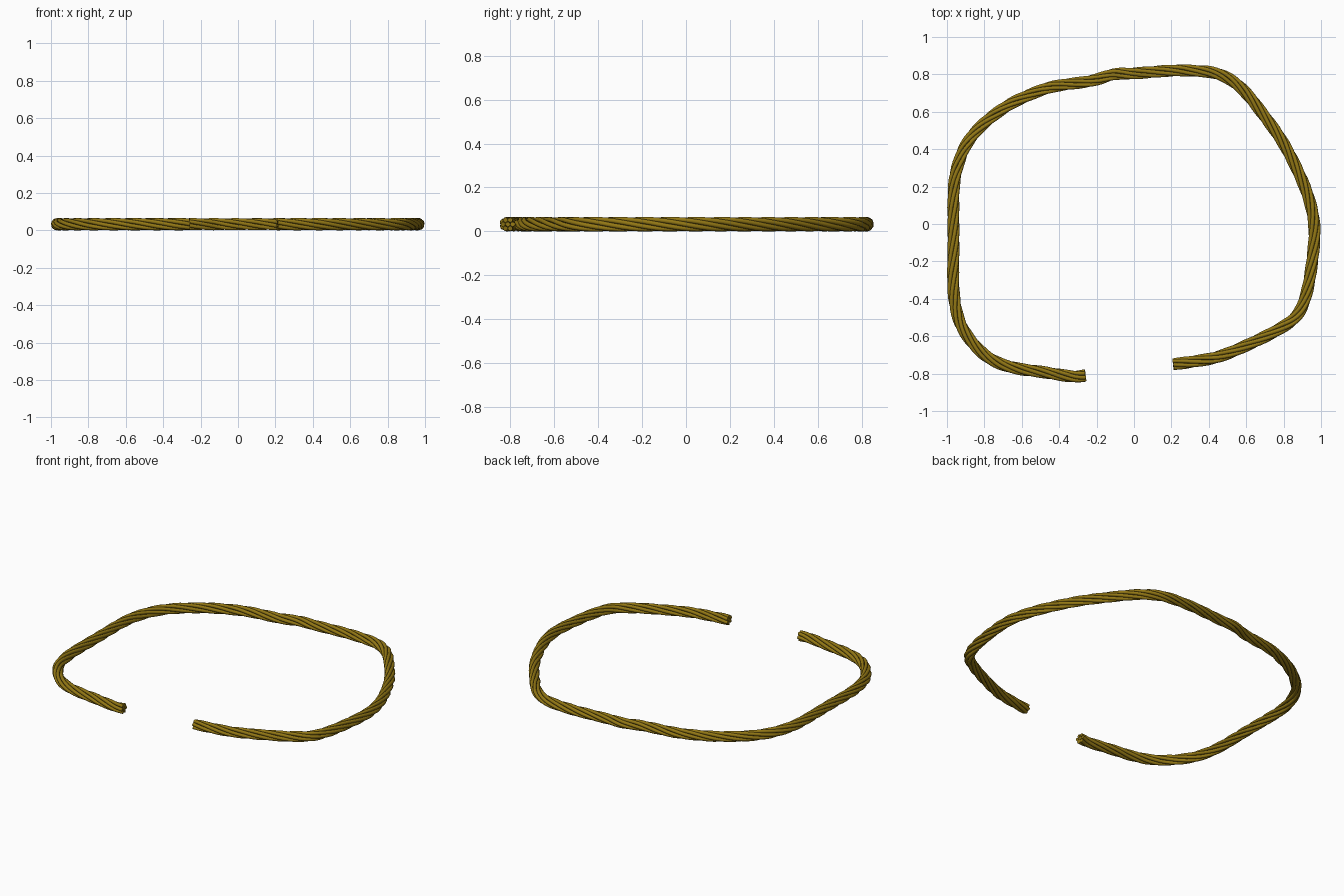
import bpy
import math
from mathutils import Vector

cube = bpy.data.objects.get("Cube")
if cube:
    bpy.data.objects.remove(cube, do_unlink=True)

STRAND_RADIUS = 0.011
OUTER_STRANDS = 6
LAY_LENGTH = 0.7      # rope length for one full turn of a strand
STEPS = 5             # samples between neighbouring path points
HEIGHT = 0.033

# Centre line of the rope, laid flat on the ground
PATH = [(-.26, -.81), (-.33, -.815), (-.5, -.79), (-.61, -.775), (-.72, -.745),
        (-.81, -.69), (-.89, -.6), (-.94, -.5), (-.965, -.35), (-.965, -.1),
        (-.963, .2), (-.93, .35), (-.88, .45), (-.8, .54), (-.68, .63),
        (-.56, .69), (-.43, .735), (-.23, .765), (-.11, .8), (0, .805),
        (.2, .82), (.3, .82), (.42, .81), (.51, .775), (.59, .71),
        (.68, .6), (.8, .43), (.9, .23), (.95, .08), (.965, -.05),
        (.95, -.22), (.92, -.38), (.87, -.49), (.77, -.565), (.6, -.65),
        (.45, -.71), (.32, -.735), (.21, -.75)]


def make_material(name, color):
    material = bpy.data.materials.new(name)
    material.diffuse_color = color
    material.use_nodes = True
    shader = material.node_tree.nodes["Principled BSDF"]
    shader.inputs["Base Color"].default_value = color
    shader.inputs["Roughness"].default_value = 0.8
    return material


def smooth_path(points):
    """Pass a Catmull-Rom curve through the points."""
    points = [Vector((x, y, HEIGHT)) for x, y in points]
    ends = [2 * points[0] - points[1]] + points + [2 * points[-1] - points[-2]]
    result = []
    for a, b, c, d in zip(ends, ends[1:], ends[2:], ends[3:]):
        for step in range(STEPS):
            t = step / STEPS
            result.append(b + 0.5 * t * (c - a + t * (2 * a - 5 * b + 4 * c - d
                                         + t * (3 * (b - c) + d - a))))
    return result + [points[-1]]


def strand_points(line, phase, offset):
    """Wind a strand around the centre line."""
    result, travelled = [], 0.0
    for i, point in enumerate(line):
        before, after = line[max(i - 1, 0)], line[min(i + 1, len(line) - 1)]
        if i:
            travelled += (point - before).length
        tangent = (after - before).normalized()
        up = Vector((0, 0, 1))
        side = up.cross(tangent)
        angle = phase + math.tau * travelled / LAY_LENGTH
        result.append(point + offset * (side * math.cos(angle) + up * math.sin(angle)))
    return result


def make_strand(name, points, material):
    curve = bpy.data.curves.new(name, "CURVE")
    curve.dimensions = "3D"
    curve.bevel_depth = STRAND_RADIUS
    curve.bevel_resolution = 2
    curve.use_fill_caps = True
    spline = curve.splines.new("POLY")
    spline.points.add(len(points) - 1)
    for target, point in zip(spline.points, points):
        target.co = (*point, 1)
    curve.materials.append(material)
    strand = bpy.data.objects.new(name, curve)
    bpy.context.collection.objects.link(strand)
    bpy.ops.object.select_all(action="DESELECT")
    strand.select_set(True)
    bpy.context.view_layer.objects.active = strand
    bpy.ops.object.convert(target="MESH")
    bpy.ops.object.shade_smooth_by_angle(angle=math.radians(50))


fibre = make_material("golden olive fibre", (0.29, 0.185, 0.007, 1))
center_line = smooth_path(PATH)

# Core and the strands twisted around it
make_strand("core_strand", center_line, fibre)
for index in range(OUTER_STRANDS):
    phase = math.tau * index / OUTER_STRANDS
    make_strand(f"outer_strand_{index + 1}",
                strand_points(center_line, phase, 2 * STRAND_RADIUS), fibre)
